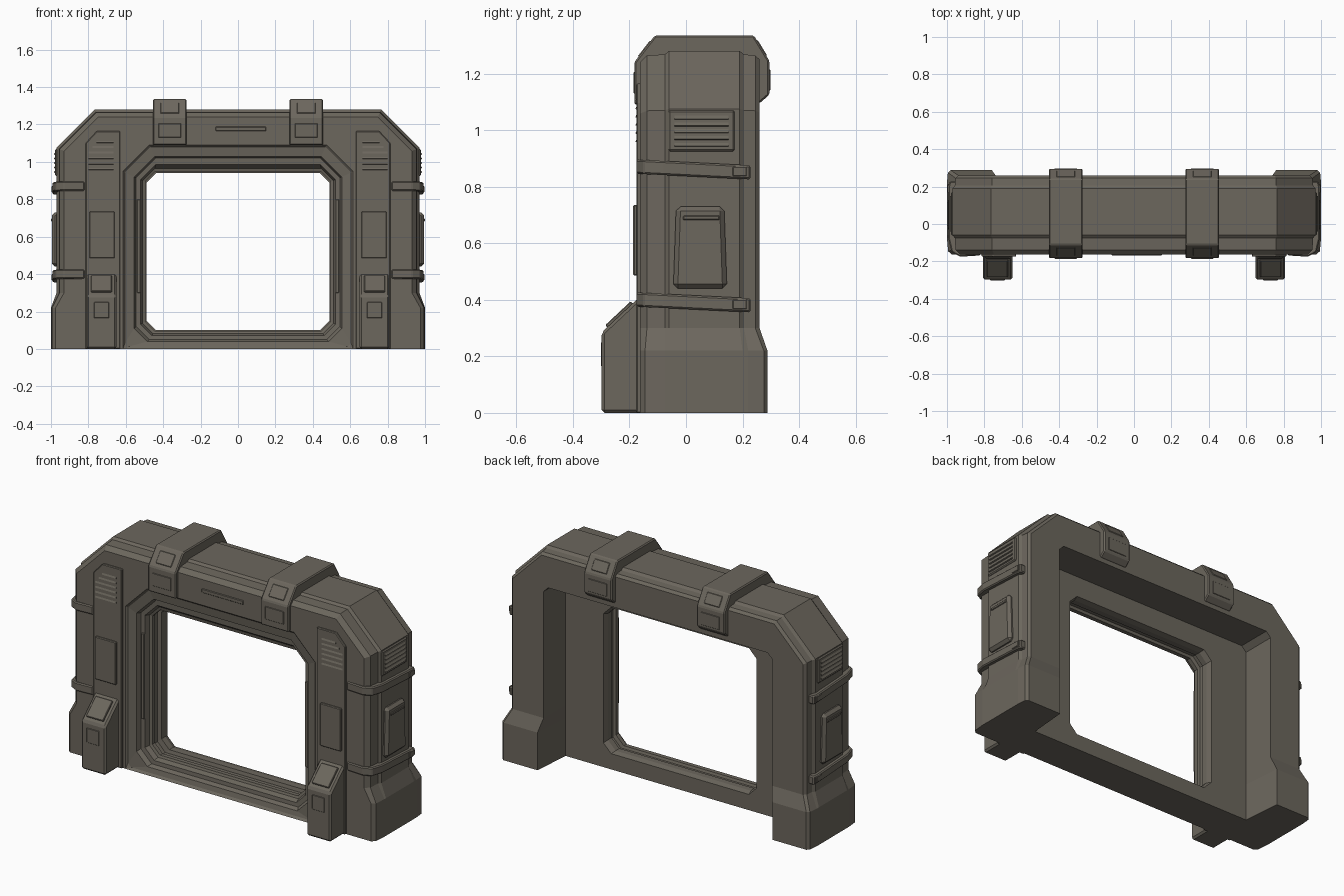
import bpy, bmesh, math

if "Cube" in bpy.data.objects:
    bpy.data.objects.remove(bpy.data.objects["Cube"])

mat = bpy.data.materials.new("warm_grey_metal")
mat.diffuse_color = (0.15, 0.135, 0.11, 1)
mat.use_nodes = True
mat.node_tree.nodes["Principled BSDF"].inputs["Base Color"].default_value = mat.diffuse_color


def finish(name, bm, mirror=False, bevel=0.0):
    bmesh.ops.remove_doubles(bm, verts=bm.verts, dist=0.0005)
    bmesh.ops.recalc_face_normals(bm, faces=bm.faces)
    me = bpy.data.meshes.new(name)
    bm.to_mesh(me)
    bm.free()
    me.materials.append(mat)
    ob = bpy.data.objects.new(name, me)
    bpy.context.collection.objects.link(ob)
    if bevel:
        b = ob.modifiers.new("bevel", 'BEVEL')
        b.width, b.segments, b.limit_method = bevel, 1, 'ANGLE'
    if mirror:
        ob.modifiers.new("mirror", 'MIRROR')
    return ob


def prism(name, axis, pts, a, b, mirror=True, bevel=0.0):
    """Extrude a 2D outline along an axis from a to b."""
    put = {'x': lambda p, t: (t, p[0], p[1]),
           'y': lambda p, t: (p[0], t, p[1]),
           'z': lambda p, t: (p[0], p[1], t)}[axis]
    bm = bmesh.new()
    A = [bm.verts.new(put(p, a)) for p in pts]
    B = [bm.verts.new(put(p, b)) for p in pts]
    bm.faces.new(A)
    bm.faces.new(B[::-1])
    n = len(pts)
    for i in range(n):
        j = (i + 1) % n
        bm.faces.new((A[i], A[j], B[j], B[i]))
    return finish(name, bm, mirror, bevel)


def rect(u0, u1, v0, v1):
    return [(u0, v0), (u1, v0), (u1, v1), (u0, v1)]


def slope_plate(name, p, q, f0, f1, t, x0, x1, bevel=0.003):
    """Plate lying on a sloped y-z edge running from p to q."""
    dy, dz = q[0] - p[0], q[1] - p[1]
    l = math.hypot(dy, dz)
    ny, nz = -dz / l, dy / l
    pts = [(p[0] + dy * f + ny * o, p[1] + dz * f + nz * o)
           for f, o in ((f0, -.01), (f1, -.01), (f1, t), (f0, t))]
    prism(name, 'x', pts, x0, x1, True, bevel)


# Arch: closed series of 12-point loops, each (x, y, z)
def ring(w, z0, z1, cb, ct, y, base_w=None, base_y=None):
    bw = w if base_w is None else base_w
    by = y if base_y is None else base_y
    half = [(bw - cb, by, z0), (bw, by, z0 + cb), (bw, by, .22),
            (w, y, .30), (w, y, z1 - ct), (w - ct, y, z1)]
    return half + [(-x, yy, z) for x, yy, z in half[::-1]]


def outer(d, y, base_d, base_y):
    return ring(.97 - d, 0, 1.28 - d, 0, .205 - .586 * d, y, 1 - base_d, base_y)


rings = [
    ring(.488, .10, .94, .05, .05, .025),         # window, rear edge
    ring(.496, .092, .948, .05, .05, .055),
    ring(.74, 0, 1.07, 0, .03, .055, .74),        # rear recess
    ring(.74, 0, 1.07, 0, .03, .26, .76, .288),
    outer(.03, .26, .02, .288),                   # outside shell
    outer(.016, .245, .005, .275),
    outer(.012, .205, 0, .22),
    outer(0, .19, 0, .20),
    outer(0, -.06, 0, -.06),
    outer(.012, -.075, 0, -.075),
    outer(.016, -.138, .006, -.145),
    outer(.04, -.163, .025, -.163),
    ring(.615, 0, 1.09, 0, .14, -.163),           # stepped window surround
    ring(.605, .012, 1.08, .02, .137, -.152),
    ring(.555, .04, 1.03, .07, .11, -.145),
    ring(.545, .05, 1.02, .07, .105, -.12),
    ring(.52, .072, .985, .06, .08, -.118),
    ring(.51, .082, .965, .055, .065, -.09),
    ring(.495, .095, .945, .05, .05, -.085),
    ring(.495, .095, .945, .05, .05, -.06),
    ring(.51, .08, .96, .05, .05, -.055),
    ring(.51, .08, .96, .05, .05, -.015),
    ring(.488, .10, .94, .05, .05, -.01),
]
bm = bmesh.new()
loops = [[bm.verts.new(p) for p in r] for r in rings]
for k, A in enumerate(loops):
    B = loops[(k + 1) % len(loops)]
    for i in range(12):
        j = (i + 1) % 12
        quad = (A[i], A[j], B[j], B[i])
        if all(v.co.z < .001 for v in quad):
            continue
        bm.faces.new(quad)
bmesh.ops.remove_doubles(bm, verts=bm.verts, dist=0.0005)
bmesh.ops.delete(bm, geom=[v for v in bm.verts if not v.link_faces], context='VERTS')
bmesh.ops.holes_fill(bm, edges=[e for e in bm.edges if e.is_boundary], sides=0)
finish("gate_arch", bm)

# Straps over the lintel, with small plates on them
strap = [(-.183, 1.09), (-.183, 1.24), (-.11, 1.335), (.24, 1.335),
         (.295, 1.245), (.295, 1.125), (.26, 1.095)]
prism("lintel_strap", 'x', strap, .275, .455, True, .006)
prism("strap_front_plate", 'y', rect(.305, .425, 1.13, 1.205), -.186, -.17, True, .002)
prism("strap_back_plate", 'y', rect(.305, .425, 1.14, 1.215), .28, .298, True, .002)
slope_plate("strap_front_slope_plate", strap[1], strap[2], .2, .8, .003, .315, .415)
slope_plate("strap_back_slope_plate", strap[3], strap[4], .2, .8, .003, .315, .415)

# Lintel slot bar
prism("lintel_slot", 'y', rect(-.12, .15, 1.165, 1.188), -.168, -.15, False, .003)

# Front pillar strips with vent and plate
prism("pillar_strip", 'y', [(.63, 0), (.815, 0), (.815, 1.10), (.755, 1.165), (.63, 1.165)],
      -.175, -.12, True, .004)
for i in range(6):
    z = .955 + i * .029
    x1 = .80 - max(0, i - 3) * .022
    prism("front_vent_slat", 'x', [(-.17, z), (-.179, z + .004), (-.17, z + .024)], .665, x1)
prism("pillar_plate", 'y', rect(.66, .795, .485, .735), -.187, -.16, True, .004)

# Boots at the pillar feet
boot = [(-.12, 0), (-.298, 0), (-.298, .285), (-.17, .405), (-.12, .405)]
prism("pillar_boot", 'x', boot, .65, .808, True, .01)
slope_plate("boot_slope_plate", boot[2], boot[3], .15, .85, .010, .675, .785)
prism("boot_front_plate", 'y', rect(.69, .77, .165, .25), -.301, -.28, True, .002)

# Bands around the outer columns, slightly tilted towards the back
band = [(.82, -.168), (.93, -.175), (.975, -.15), (.992, -.08),
        (.992, .20), (.985, .228), (.82, .228)]
for z in (.367, .837):
    ob = prism("column_band", 'z', band, z, z + .05, True, .006)
    for v in ob.data.vertices:
        v.co.z -= .05 * v.co.y
    prism("band_clip", 'x', rect(.165, .215, z, z + .034), .98, .996, True, .003)

# Side vent
prism("side_vent_frame", 'x', rect(-.062, .172, .925, 1.07), .93, .978, True, .006)
for i in range(5):
    z = .94 + i * .024
    prism("side_vent_slat", 'y', [(.975, z), (.985, z + .004), (.975, z + .02)], -.04, .15)

# Side hatch with handle
prism("side_hatch", 'x', [(-.045, .44), (.145, .44), (.135, .73), (-.035, .73)],
      .93, .994, True, .016)
prism("hatch_handle", 'x', rect(-.01, .118, .682, .698), .98, .999, True, .003)

# Latches on the window jambs
prism("jamb_latch", 'y', rect(.52, .54, .3, .8), -.126, -.10, True, .003)
